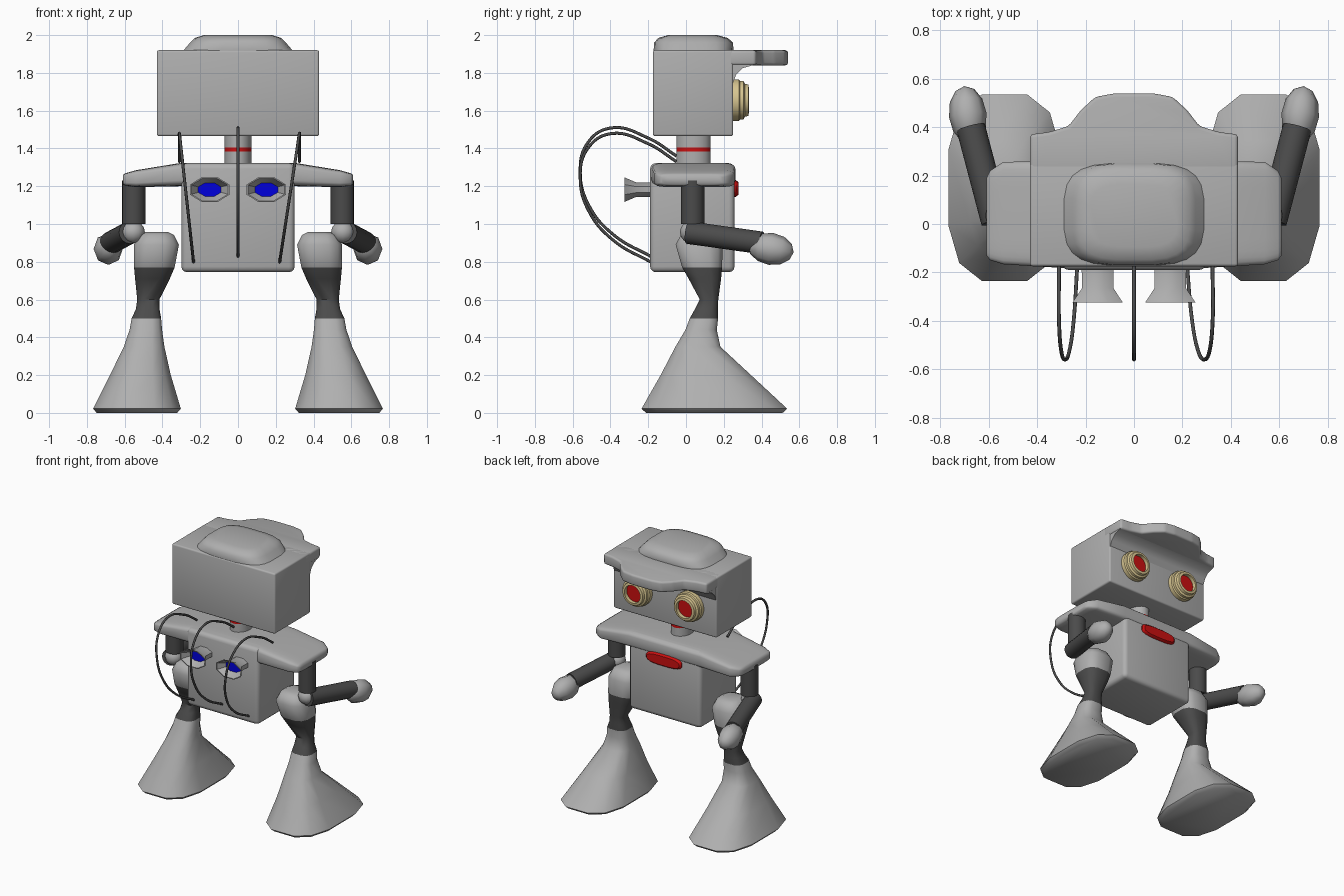
import bpy, bmesh, math
from mathutils import Vector, Matrix

if "Cube" in bpy.data.objects:
    bpy.data.objects.remove(bpy.data.objects["Cube"])


def material(name, r, g, b):
    m = bpy.data.materials.new(name)
    m.diffuse_color = (r, g, b, 1)
    m.use_nodes = True
    m.node_tree.nodes["Principled BSDF"].inputs["Base Color"].default_value = m.diffuse_color
    return m


GREY = material("light grey", 0.43, 0.43, 0.43)
DARK = material("dark grey", 0.07, 0.07, 0.07)
RED = material("red", 0.6, 0.005, 0.005)
BLUE = material("blue", 0.0, 0.0, 0.72)
CREAM = material("cream", 0.68, 0.56, 0.28)


def finish(name, bm, mats, mirror=False, angle=40):
    bmesh.ops.recalc_face_normals(bm, faces=bm.faces[:])
    me = bpy.data.meshes.new(name)
    bm.to_mesh(me)
    bm.free()
    for m in mats:
        me.materials.append(m)
    ob = bpy.data.objects.new(name, me)
    bpy.context.collection.objects.link(ob)
    bpy.ops.object.select_all(action='DESELECT')
    ob.select_set(True)
    bpy.context.view_layer.objects.active = ob
    bpy.ops.object.shade_smooth_by_angle(angle=math.radians(angle))
    if mirror:
        ob.modifiers.new("mirror", 'MIRROR').use_mirror_merge = False
    return ob


def place(axis, t, a, b):
    return {'x': (t, a, b), 'y': (a, t, b), 'z': (a, b, t)}[axis]


def loft(name, axis, rings, mats, n=16, power=2, bands=None, mirror=False, angle=40):
    """Skin rounded rings (t, centre a, centre b, radius a, radius b) along an axis.
    bands gives a material index per band, then one for the end cap."""
    bm = bmesh.new()
    e = 2 / power
    loops = []
    for t, ca, cb, ra, rb in rings:
        loop = []
        for i in range(n):
            w = 2 * math.pi * (i + 0.5) / n
            c, s = math.cos(w), math.sin(w)
            loop.append(bm.verts.new(place(axis, t,
                        ca + ra * math.copysign(abs(c) ** e, c),
                        cb + rb * math.copysign(abs(s) ** e, s))))
        loops.append(loop)
    for k in range(len(loops) - 1):
        for i in range(n):
            j = (i + 1) % n
            f = bm.faces.new((loops[k][i], loops[k][j], loops[k + 1][j], loops[k + 1][i]))
            f.material_index = bands[k] if bands else 0
    bm.faces.new(loops[0])
    bm.faces.new(loops[-1]).material_index = bands[-1] if bands else 0
    return finish(name, bm, mats, mirror, angle)


def prism(name, axis, pts, lo, hi, mat, bevel):
    """Extrude an outline along an axis and round its edges."""
    bm = bmesh.new()
    a, b = ([bm.verts.new(place(axis, t, *p)) for p in pts] for t in (lo, hi))
    bm.faces.new(a)
    bm.faces.new(b)
    for i in range(len(pts)):
        j = (i + 1) % len(pts)
        bm.faces.new((a[i], a[j], b[j], b[i]))
    bmesh.ops.recalc_face_normals(bm, faces=bm.faces[:])
    if bevel:
        bmesh.ops.bevel(bm, geom=bm.edges[:], offset=bevel, segments=3,
                        profile=0.5, affect='EDGES', clamp_overlap=True)
    return finish(name, bm, [mat])


def box(name, x, y0, y1, z0, z1, mat, bevel):
    return prism(name, 'z', [(-x, y0), (x, y0), (x, y1), (-x, y1)], z0, z1, mat, bevel)


def rod(name, p, q, r, mat):
    p, q = Vector(p), Vector(q)
    d = q - p
    m = Matrix.Translation((p + q) / 2) @ d.to_track_quat('Z', 'Y').to_matrix().to_4x4()
    bm = bmesh.new()
    bmesh.ops.create_cone(bm, cap_ends=True, segments=16, radius1=r, radius2=r,
                          depth=d.length, matrix=m)
    return finish(name, bm, [mat], True)


def ball(name, centre, radii, mat, direction=(0, 0, 1), u=12, v=8):
    m = (Matrix.Translation(centre) @ Vector(direction).to_track_quat('Z', 'Y').to_matrix().to_4x4()
         @ Matrix.Diagonal((*radii, 1)))
    bm = bmesh.new()
    bmesh.ops.create_uvsphere(bm, u_segments=u, v_segments=v, radius=1, matrix=m)
    return finish(name, bm, [mat], True, 50)


# Head with peaked brim and domed cap
box("head", 0.43, -0.175, 0.25, 1.465, 1.92, GREY, 0.012)
half = [(0.08, 0.54), (0.16, 0.525), (0.22, 0.47), (0.27, 0.405), (0.35, 0.38), (0.43, 0.37), (0.43, 0.18)]
prism("brim", 'z', half + [(-x, y) for x, y in reversed(half)], 1.84, 1.92, GREY, 0.015)
prism("brim_underside", 'x', [(0.2, 1.7), (0.25, 1.75), (0.265, 1.79), (0.30, 1.825), (0.36, 1.842),
                              (0.36, 1.90), (0.2, 1.90)], -0.425, 0.425, GREY, 0)
loft("cap", 'z', [(1.90, 0, 0.04, 0.31, 0.212), (1.925, 0, 0.04, 0.285, 0.212),
                  (1.96, 0, 0.04, 0.255, 0.21), (1.985, 0, 0.037, 0.23, 0.185),
                  (2.0, 0, 0.035, 0.18, 0.13)], [GREY], n=24, power=3.5, angle=60)

# Stepped eye rings with recessed red lenses
eye = [(0.24, 0.11), (0.28, 0.11), (0.287, 0.102), (0.305, 0.102), (0.312, 0.088),
       (0.33, 0.084), (0.333, 0.066), (0.305, 0.066)]
loft("eye", 'y', [(y, 0.215, 1.655, r, r) for y, r in eye], [CREAM, RED], n=24,
     bands=[0] * 7 + [1], mirror=True)

# Neck with red band
loft("neck", 'z', [(z, 0, 0.04, 0.072, 0.092) for z in (1.30, 1.385, 1.405, 1.48)],
     [GREY, RED], n=20, bands=[0, 1, 0, 0])

# Torso and shoulder yoke
box("torso", 0.30, -0.19, 0.257, 0.745, 1.322, GREY, 0.03)
end = [(0.61, 0.03, 1.235, 0.16, 0.025), (0.595, 0.035, 1.235, 0.185, 0.034),
       (0.54, 0.045, 1.24, 0.212, 0.045), (0.3, 0.04, 1.262, 0.222, 0.062)]
loft("shoulders", 'x', end + [(-r[0], *r[1:]) for r in reversed(end)], [GREY],
     n=24, power=6, angle=60)
loft("chest_light", 'y', [(0.24, 0, 1.188, 0.15, 0.046), (0.265, 0, 1.188, 0.148, 0.044),
                          (0.277, 0, 1.188, 0.135, 0.034)], [RED], n=20, power=3)

# Back thrusters with blue glow
loft("thruster", 'y', [(-0.17, 0.15, 1.182, 0.072, 0.042), (-0.265, 0.15, 1.182, 0.07, 0.042),
                       (-0.325, 0.15, 1.182, 0.113, 0.07), (-0.325, 0.15, 1.182, 0.105, 0.064),
                       (-0.272, 0.15, 1.182, 0.066, 0.038)], [GREY, BLUE], n=8,
     bands=[0, 0, 0, 0, 1], mirror=True)

# Arms
rod("upper_arm", (0.553, 0.035, 1.0), (0.553, 0.035, 1.23), 0.062, DARK)
ball("elbow", (0.555, 0.03, 0.957), (0.062, 0.062, 0.06), GREY)
rod("forearm", (0.572, 0.01, 0.955), (0.675, 0.40, 0.90), 0.06, DARK)
ball("hand", (0.687, 0.45, 0.868), (0.078, 0.085, 0.122), GREY, (0.12, 1, -0.15), 8, 6)

# Legs: hip, dark thigh and flared foot
loft("leg", 'z', [
    (0.958, 0.43, 0.07, 0.06, 0.06), (0.942, 0.432, 0.07, 0.095, 0.10),
    (0.89, 0.432, 0.07, 0.122, 0.128), (0.77, 0.443, 0.085, 0.11, 0.108),
    (0.71, 0.453, 0.10, 0.094, 0.088), (0.60, 0.475, 0.122, 0.06, 0.05),
    (0.55, 0.478, 0.108, 0.064, 0.062), (0.50, 0.485, 0.095, 0.08, 0.077),
    (0.44, 0.488, 0.08, 0.088, 0.085), (0.35, 0.497, 0.063, 0.11, 0.122),
    (0.20, 0.517, 0.105, 0.165, 0.245), (0.022, 0.535, 0.15, 0.238, 0.395),
    (0.0, 0.535, 0.15, 0.218, 0.37)], [GREY, DARK], n=12, power=2.9,
    bands=[0, 0, 0, 1, 1, 1, 1, 0, 0, 0, 0, 0, 0], mirror=True, angle=55)

# Looping cables on the back
path = [(-0.05, 1.36), (-0.20, 1.455), (-0.40, 1.508), (-0.52, 1.43), (-0.56, 1.27),
        (-0.51, 1.09), (-0.38, 0.94), (-0.18, 0.825)]
for name, top, bottom, drop in (("cable_left", -0.31, -0.235, 0.03), ("cable_middle", 0, 0, 0),
                                ("cable_right", 0.325, 0.22, 0.03)):
    cu = bpy.data.curves.new(name, 'CURVE')
    cu.dimensions = '3D'
    cu.bevel_depth = 0.008
    cu.bevel_resolution = 2
    cu.use_fill_caps = True
    sp = cu.splines.new('BEZIER')
    sp.bezier_points.add(len(path) - 1)
    for bp, (y, z) in zip(sp.bezier_points, path):
        k = min(1, max(0, (1.508 - z) / 0.683)) if y != -0.05 and y != -0.20 else 0
        bp.co = (top + (bottom - top) * k, y, z - drop)
        bp.handle_left_type = bp.handle_right_type = 'AUTO'
    cu.materials.append(DARK)
    bpy.context.collection.objects.link(bpy.data.objects.new(name, cu))
